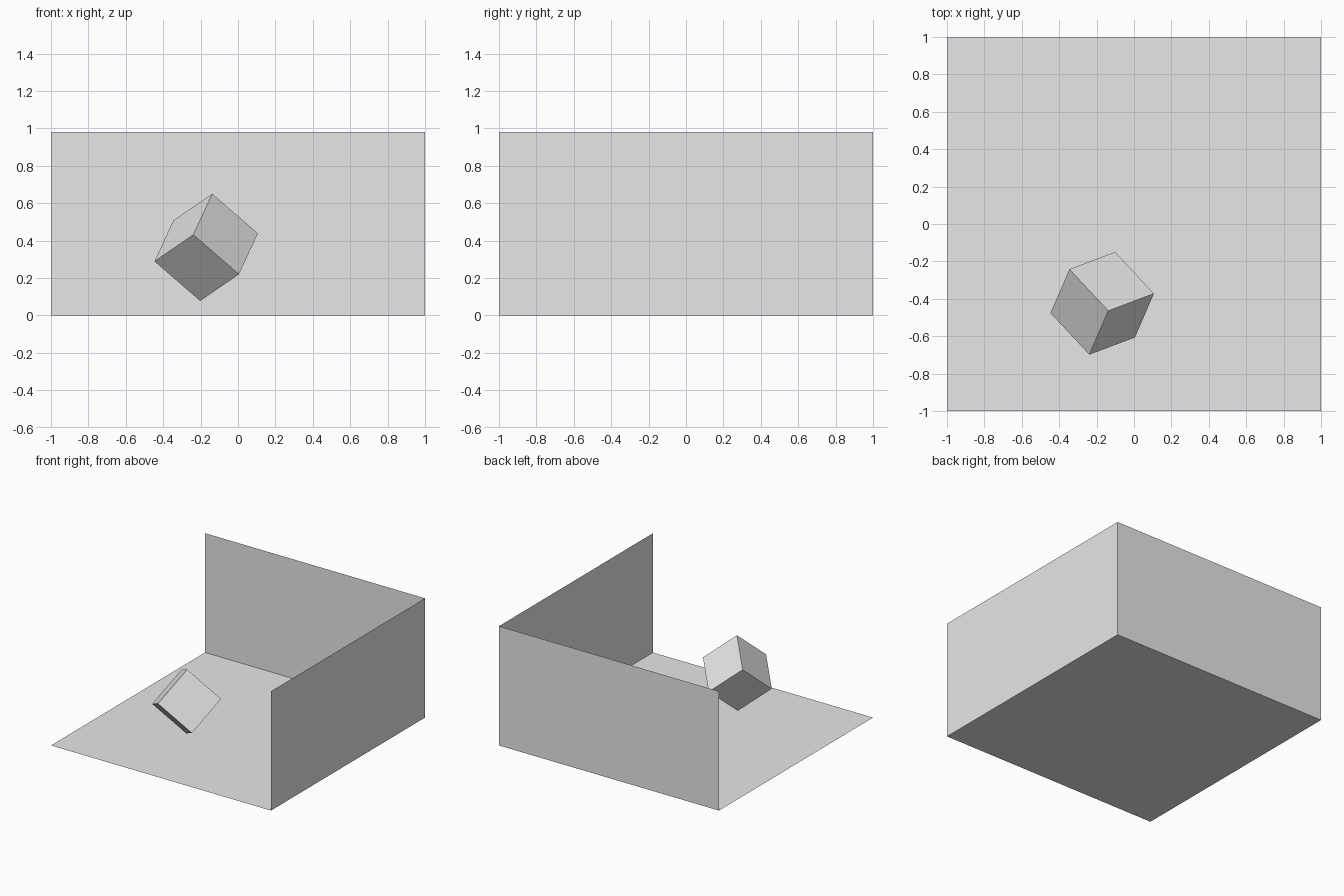
import bpy
from mathutils import Matrix, Vector

if "Cube" in bpy.data.objects:
    bpy.data.objects.remove(bpy.data.objects["Cube"])

grey = bpy.data.materials.new("light_grey")
grey.diffuse_color = (0.8, 0.8, 0.8, 1.0)
grey.use_nodes = True
grey.node_tree.nodes["Principled BSDF"].inputs["Base Color"].default_value = grey.diffuse_color
HEIGHT = 0.98


def panel(name, corner, along, up):
    """Single flat sheet spanned by two edges from a corner."""
    c, a, u = Vector(corner), Vector(along), Vector(up)
    mesh = bpy.data.meshes.new(name)
    mesh.from_pydata([c, c + a, c + a + u, c + u], [], [(0, 1, 2, 3)])
    mesh.materials.append(grey)
    bpy.context.collection.objects.link(bpy.data.objects.new(name, mesh))


# Open corner: floor and two walls
panel("floor", (-1, -1, 0), (2, 0, 0), (0, 2, 0))
panel("back_wall", (-1, 1, 0), (2, 0, 0), (0, 0, HEIGHT))
panel("right_wall", (1, 1, 0), (0, -2, 0), (0, 0, HEIGHT))

# Tumbling cube, oriented by two of its edge directions
u = Vector((0.1016, 0.2354, 0.2197)).normalized()
v = Vector((-0.206, 0.222, -0.141))
v = (v - u * v.dot(u)).normalized()
w = u.cross(v)
bpy.ops.mesh.primitive_cube_add(size=0.336)
cube = bpy.context.object
cube.name = "tilted_cube"
cube.data.materials.append(grey)
rotation = Matrix((u, v, w)).transposed().to_4x4()
cube.matrix_world = Matrix.Translation((-0.170, -0.424, 0.364)) @ rotation
